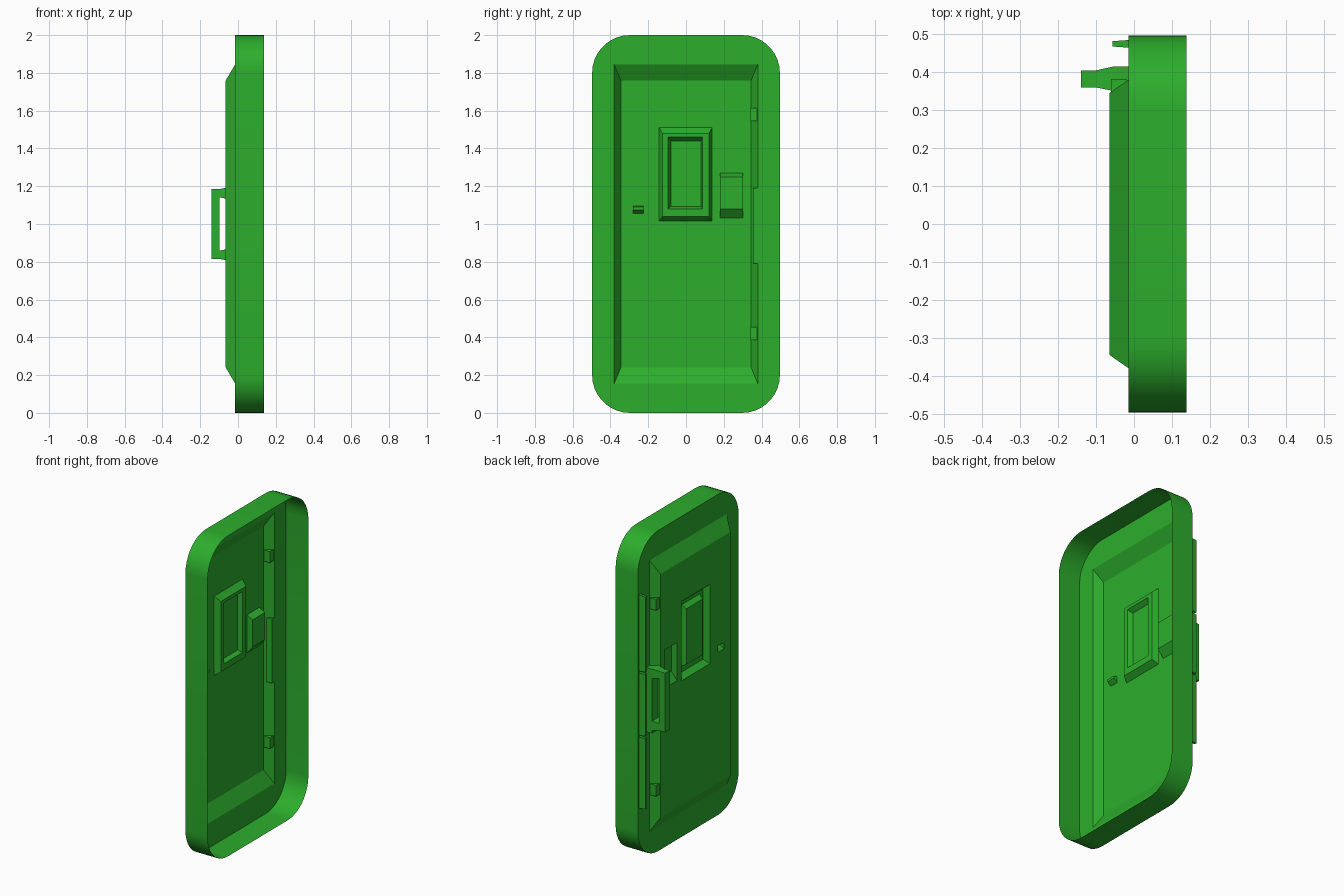
import bpy, bmesh, math

if "Cube" in bpy.data.objects:
    bpy.data.objects.remove(bpy.data.objects["Cube"])

green = bpy.data.materials.new("green_paint")
green.diffuse_color = (0.025, 0.42, 0.025, 1)
green.use_nodes = True
green.node_tree.nodes["Principled BSDF"].inputs["Base Color"].default_value = green.diffuse_color

FLANGE, PANEL = -0.015, -0.065


def finish(bm, name, normals=True):
    bmesh.ops.remove_doubles(bm, verts=bm.verts, dist=1e-5)
    if normals:
        bmesh.ops.recalc_face_normals(bm, faces=bm.faces)
    me = bpy.data.meshes.new(name)
    bm.to_mesh(me)
    bm.free()
    ob = bpy.data.objects.new(name, me)
    bpy.context.collection.objects.link(ob)
    me.materials.append(green)
    return ob


def ring(x, y0, y1, z0, z1, r=0.0, n=1):
    """Rectangle in the YZ plane with corners of radius r, n points each."""
    pts = []
    for k, (y, z) in enumerate([(y1 - r, z1 - r), (y0 + r, z1 - r),
                                (y0 + r, z0 + r), (y1 - r, z0 + r)]):
        for i in range(n):
            a = math.pi / 2 * (k + (i / (n - 1) if n > 1 else 0))
            pts.append((x, y + r * math.cos(a), z + r * math.sin(a)))
    return pts


def loft(bm, rings, cap_start=False, cap_end=False):
    rows = [[bm.verts.new(p) for p in r] for r in rings]
    n = len(rows[0])
    for a, b in zip(rows, rows[1:]):
        for i in range(n):
            j = (i + 1) % n
            bm.faces.new((a[i], a[j], b[j], b[i]))
    if cap_start:
        bm.faces.new(rows[0])
    if cap_end:
        bm.faces.new(rows[-1])


def box(name, x0, x1, y0, y1, z0, z1, taper=0.0):
    """Box; taper shortens the outer (-x) end on the y and z sides."""
    bm = bmesh.new()
    t = taper
    loft(bm, [ring(x1, y0, y1, z0, z1), ring(x0, y0 + t, y1 - t, z0 + t, z1 - t)], True, True)
    return finish(bm, name)


# Door shell: rounded rim, flange and sloped border of the raised panel
bm = bmesh.new()
N = 10
loft(bm, [ring(0.138, -0.497, 0.497, 0, 2, 0.2, N), ring(FLANGE, -0.497, 0.497, 0, 2, 0.2, N),
          ring(FLANGE, -0.38, 0.38, 0.155, 1.845, 0, N),
          ring(PANEL, -0.345, 0.345, 0.24, 1.76, 0, N)])

# Recesses pressed into the panel: lists of (x, y0, y1, z0, z1)
recesses = [
    [(PANEL, -0.142, 0.138, 1.015, 1.51), (-0.03, -0.125, 0.122, 1.04, 1.48),
     (-0.03, -0.095, 0.087, 1.08, 1.46), (-0.058, -0.08, 0.08, 1.092, 1.44)],
    [(PANEL, 0.18, 0.303, 1.032, 1.27), (-0.025, 0.18, 0.303, 1.08, 1.25)],
    [(PANEL, -0.28, -0.225, 1.055, 1.095), (-0.04, -0.28, -0.225, 1.075, 1.09)],
]
for rec in recesses:
    loft(bm, [ring(*r) for r in rec], cap_end=True)

# Flat panel around the recesses
ys = sorted({-0.345, 0.345} | {v for r in recesses for v in r[0][1:3]})
zs = sorted({0.24, 1.76} | {v for r in recesses for v in r[0][3:5]})
for y0, y1 in zip(ys, ys[1:]):
    for z0, z1 in zip(zs, zs[1:]):
        cy, cz = (y0 + y1) / 2, (z0 + z1) / 2
        if any(r[0][1] < cy < r[0][2] and r[0][3] < cz < r[0][4] for r in recesses):
            continue
        bm.faces.new([bm.verts.new((PANEL, y, z)) for y, z in
                      ((y0, z0), (y1, z0), (y1, z1), (y0, z1))])
shell = finish(bm, "door_shell")
bpy.context.view_layer.objects.active = shell
shell.select_set(True)
bpy.ops.object.shade_smooth_by_angle(angle=math.radians(30))

# Hinge side: mounting block, edge strips and lugs
box("handle_mount", -0.056, FLANGE, 0.355, 0.415, 0.79, 1.19)
for name, z0, z1 in (("lower_strip", 0.34, 0.785), ("middle_strip", 0.795, 1.185),
                     ("upper_strip", 1.195, 1.67)):
    box(name, -0.057, FLANGE, 0.465, 0.485, z0, z1, 0.003)
for name, z in (("lower_lug", 0.42), ("upper_lug", 1.58)):
    box(name, -0.06, -0.02, 0.342, 0.382, z - 0.035, z + 0.035)

# Pull handle: upright grip with two flared feet
box("handle_grip", -0.14, -0.098, 0.36, 0.405, 0.815, 1.185)
for name, z in (("lower_foot", 0.837), ("upper_foot", 1.163)):
    bm = bmesh.new()
    loft(bm, [ring(-0.055, 0.351, 0.415, z - 0.03, z + 0.03),
              ring(-0.1, 0.36, 0.405, z - 0.022, z + 0.022)], True, True)
    finish(bm, "handle_" + name)
